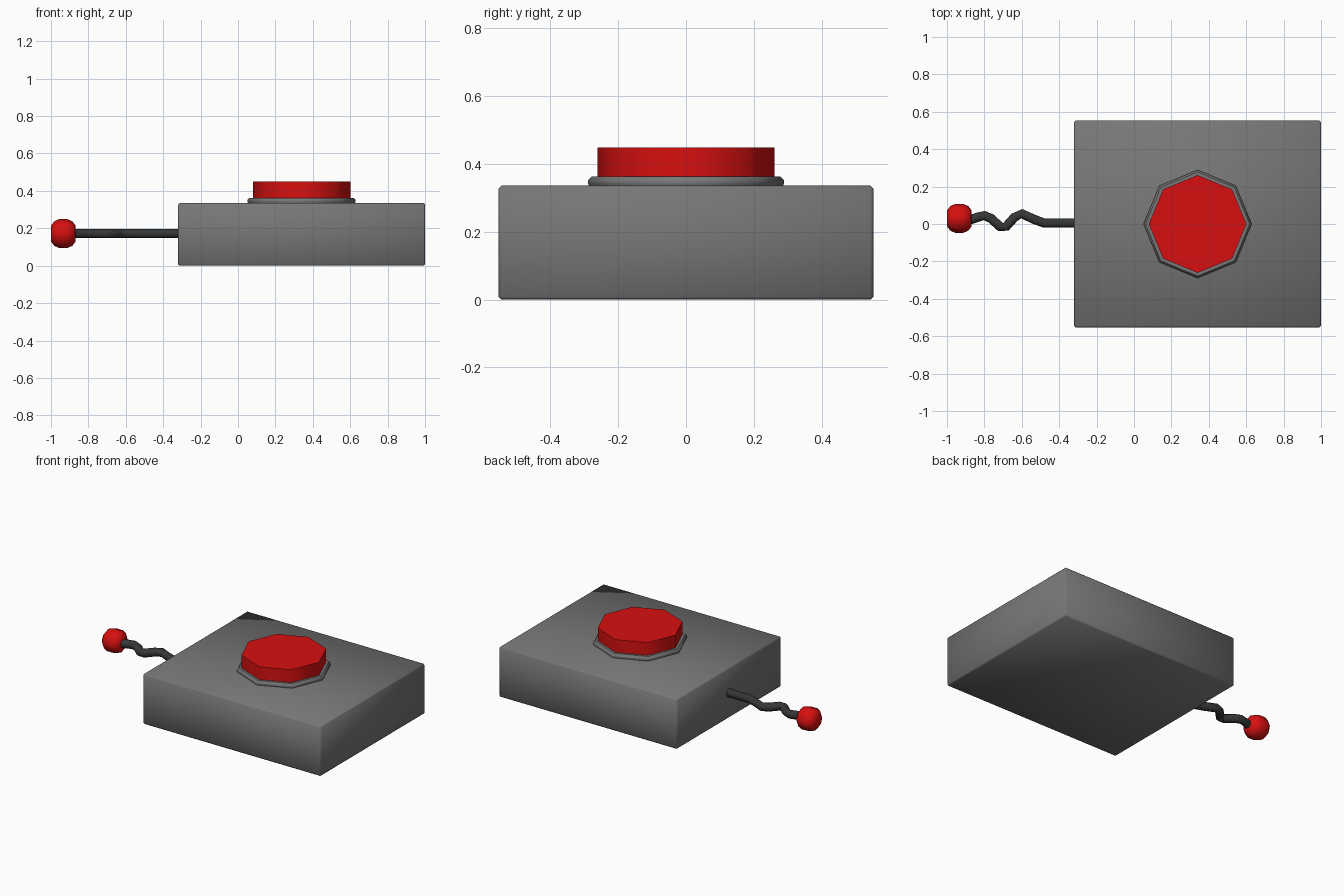
import bpy, bmesh, math
from mathutils import Matrix, Vector

if "Cube" in bpy.data.objects:
    bpy.data.objects.remove(bpy.data.objects["Cube"])


def material(name, rgb):
    m = bpy.data.materials.new(name)
    m.diffuse_color = (*rgb, 1)
    m.use_nodes = True
    m.node_tree.nodes["Principled BSDF"].inputs["Base Color"].default_value = m.diffuse_color
    return m


GREY = material("casing grey", (0.185, 0.185, 0.185))
RED = material("signal red", (0.68, 0.005, 0.005))
BLACK = material("cable black", (0.035, 0.038, 0.038))


def finish(name, bm, mat, angle):
    bmesh.ops.recalc_face_normals(bm, faces=bm.faces)
    me = bpy.data.meshes.new(name)
    bm.to_mesh(me)
    bm.free()
    me.materials.append(mat)
    ob = bpy.data.objects.new(name, me)
    bpy.context.collection.objects.link(ob)
    bpy.context.view_layer.objects.active = ob
    ob.select_set(True)
    bpy.ops.object.shade_smooth_by_angle(angle=math.radians(angle))
    ob.select_set(False)
    return ob


def loft(name, rings, mat, angle):
    """Skin a list of equal-sized point rings and cap both ends."""
    bm = bmesh.new()
    vs = [[bm.verts.new(p) for p in r] for r in rings]
    n = len(vs[0])
    for a, b in zip(vs, vs[1:]):
        for i in range(n):
            j = (i + 1) % n
            bm.faces.new((a[i], a[j], b[j], b[i]))
    bm.faces.new(vs[0])
    bm.faces.new(vs[-1])
    return finish(name, bm, mat, angle)


def turned(name, profile, matrix, mat, angle):
    """Eight-sided turned shape from (radius, height) pairs."""
    rings = [[matrix @ Vector((r * math.cos(k * math.pi / 4),
                               r * math.sin(k * math.pi / 4), h))
              for k in range(8)] for r, h in profile]
    return loft(name, rings, mat, angle)


# casing box with softened edges
bm = bmesh.new()
bmesh.ops.create_cube(bm, size=1)
bmesh.ops.transform(bm, verts=bm.verts, matrix=Matrix.Translation((0.34, 0, 0.168))
                    @ Matrix.Diagonal((1.32, 1.106, 0.336, 1)))
bmesh.ops.bevel(bm, geom=bm.edges[:], offset=0.008, segments=1, affect='EDGES')
finish("casing", bm, GREY, 60)

# button collar and button
centre = Matrix.Translation((0.34, 0, 0))
turned("button_collar", [(0.282, 0.325), (0.289, 0.342), (0.289, 0.352),
                         (0.278, 0.363), (0.25, 0.363)], centre, GREY, 44)
turned("button", [(0.261, 0.34), (0.261, 0.449)], centre, RED, 50)

# wavy cable, swept in the horizontal plane with mitred bends
path = [Vector(p) for p in [(-0.28, 0.005), (-0.48, 0.005), (-0.535, 0.025),
                            (-0.60, 0.055), (-0.64, 0.035), (-0.685, -0.015),
                            (-0.715, -0.015), (-0.765, 0.03), (-0.80, 0.045),
                            (-0.83, 0.038), (-0.90, 0.015)]]
rings = []
for i, p in enumerate(path):
    d = (path[min(i + 1, len(path) - 1)] - path[max(i - 1, 0)]).normalized()
    side = Vector((-d.y, d.x))
    ring = []
    for k in range(8):
        a = (k + 0.5) * math.pi / 4
        q = p + side * 0.027 * math.cos(a)
        ring.append((q.x, q.y, 0.172 + 0.027 * math.sin(a)))
    rings.append(ring)
loft("cable", rings, BLACK, 50)

# knob at the end of the cable
turned("cable_knob", [(0.042, -0.066), (0.066, -0.048), (0.077, -0.022),
                      (0.077, 0.022), (0.066, 0.048), (0.042, 0.066)],
       Matrix.Translation((-0.934, 0.03, 0.172)) @ Matrix.Rotation(math.pi / 2, 4, 'Y'),
       RED, 60)
